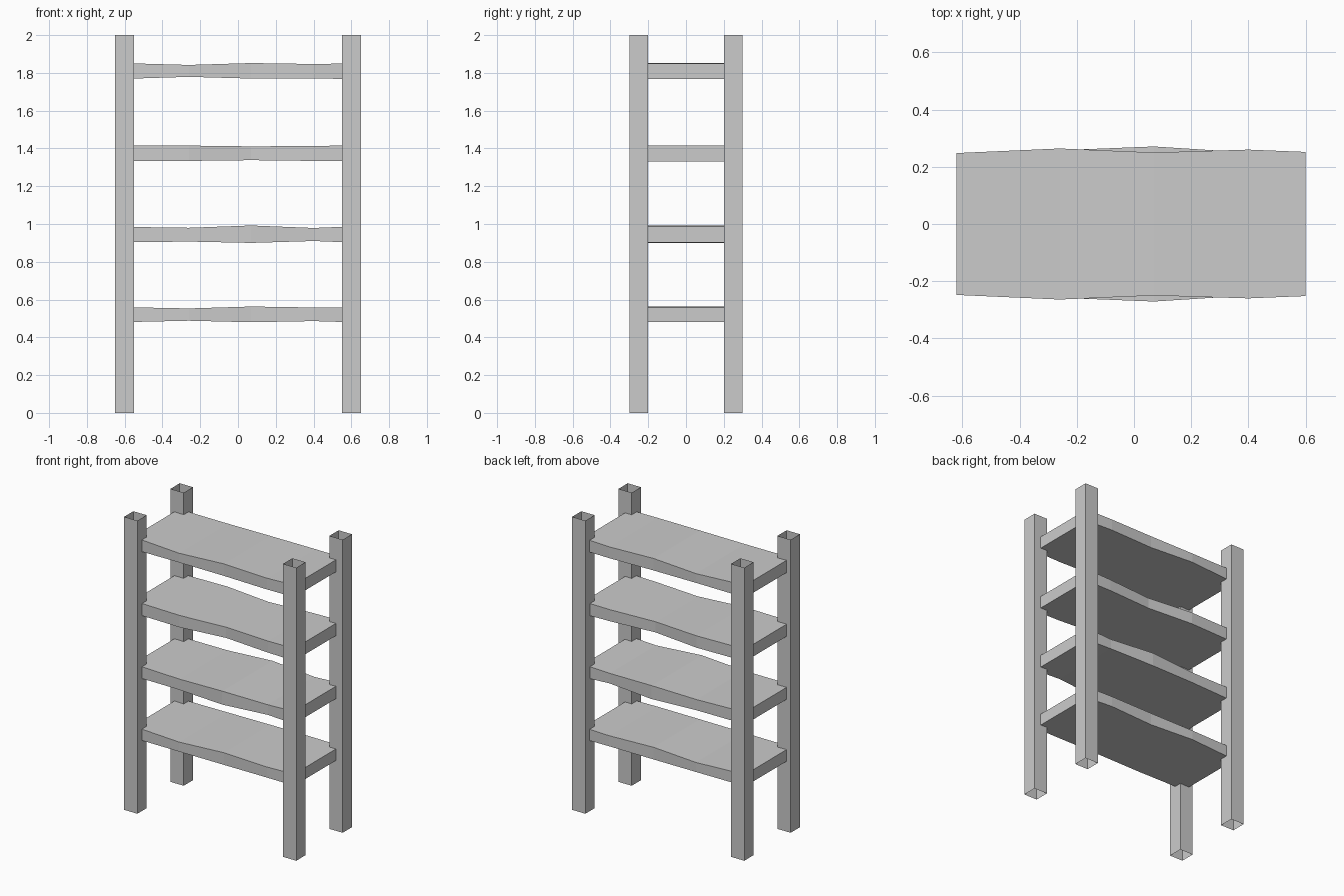
import bpy, bmesh

if "Cube" in bpy.data.objects:
    bpy.data.objects.remove(bpy.data.objects["Cube"])


def make_object(name, bm):
    bmesh.ops.recalc_face_normals(bm, faces=bm.faces)
    mesh = bpy.data.meshes.new(name)
    bm.to_mesh(mesh)
    bm.free()
    obj = bpy.data.objects.new(name, mesh)
    bpy.context.collection.objects.link(obj)
    return obj


def loft(name, rings, capped):
    """Join four-cornered rings into a tube, optionally closing the ends."""
    bm = bmesh.new()
    loops = [[bm.verts.new(p) for p in ring] for ring in rings]
    for a, b in zip(loops, loops[1:]):
        for i in range(4):
            j = (i + 1) % 4
            bm.faces.new((a[i], a[j], b[j], b[i]))
    if capped:
        bm.faces.new(loops[0])
        bm.faces.new(loops[-1])
    return make_object(name, bm)


# Four square posts, open at both ends
h = 0.05
for side, x in (("left", -0.6), ("right", 0.6)):
    for end, y in (("front", -0.25), ("back", 0.25)):
        rings = [[(x - h, y - h, z), (x + h, y - h, z),
                  (x + h, y + h, z), (x - h, y + h, z)] for z in (0, 2)]
        loft(f"{end}_{side}_post", rings, False)

# Four uneven plank shelves: half width, bottom and top height at each station
stations = (-0.62, -0.26, 0.07, 0.4, 0.6)
bumpy = (0.248, 0.264, 0.25, 0.26, 0.252)
wide = (0.248, 0.258, 0.271, 0.25, 0.252)
narrow = (0.248, 0.258, 0.227, 0.248, 0.25)
shelves = (
    (bumpy, (0.48, 0.488, 0.48, 0.486, 0.48), (0.56, 0.553, 0.563, 0.558, 0.559)),
    (wide, (0.903, 0.907, 0.90, 0.91, 0.902), (0.985, 0.98, 0.992, 0.979, 0.987)),
    (narrow, (1.333, 1.334, 1.338, 1.334, 1.332), (1.416, 1.415, 1.411, 1.413, 1.416)),
    (bumpy, (1.768, 1.779, 1.77, 1.77, 1.768), (1.852, 1.842, 1.852, 1.847, 1.85)),
)
for n, (widths, bottoms, tops) in enumerate(shelves, 1):
    rings = [[(x, -w, b), (x, w, b), (x, w, t), (x, -w, t)]
             for x, w, b, t in zip(stations, widths, bottoms, tops)]
    loft(f"shelf_{n}", rings, True)
